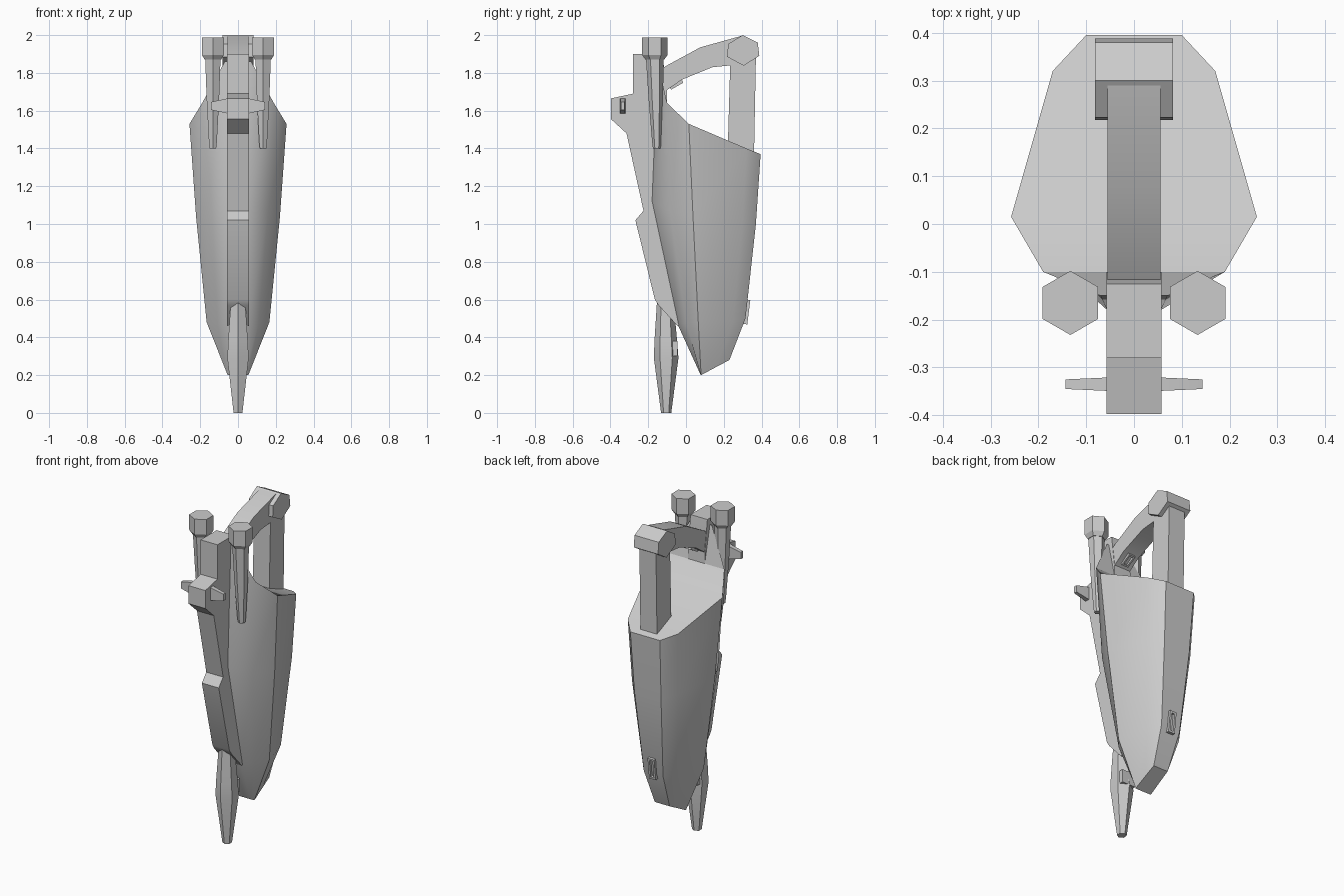
import bpy, bmesh, math
from mathutils import Vector

if "Cube" in bpy.data.objects:
    bpy.data.objects.remove(bpy.data.objects["Cube"])


def make_object(name, verts, faces, angle=30):
    me = bpy.data.meshes.new(name)
    me.from_pydata(verts, [], faces)
    bm = bmesh.new()
    bm.from_mesh(me)
    bmesh.ops.recalc_face_normals(bm, faces=bm.faces)
    bm.to_mesh(me)
    bm.free()
    ob = bpy.data.objects.new(name, me)
    bpy.context.collection.objects.link(ob)
    bpy.ops.object.select_all(action='DESELECT')
    ob.select_set(True)
    bpy.context.view_layer.objects.active = ob
    bpy.ops.object.shade_smooth_by_angle(angle=math.radians(angle))
    return ob


def loft(name, rings, angle=30, caps=(True, True)):
    n = len(rings[0])
    verts = [v for r in rings for v in r]
    faces = [(k * n + i, k * n + (i + 1) % n, (k + 1) * n + (i + 1) % n, (k + 1) * n + i)
             for k in range(len(rings) - 1) for i in range(n)]
    if caps[0]:
        faces.append(tuple(range(n)))
    if caps[1]:
        faces.append(tuple(range(len(verts) - n, len(verts))))
    return make_object(name, verts, faces, angle)


def extrude_x(name, profile, half, angle=30):
    return loft(name, [[(x, y, z) for y, z in profile] for x in (-half, half)], angle)


def hex_stack(name, sections):
    # each section: x, y, z, radius; hexagon corners point along y
    rings = [[(x + r * math.sin(i * math.pi / 3), y + r * math.cos(i * math.pi / 3), z)
              for i in range(6)] for x, y, z, r in sections]
    return loft(name, rings, 25)


def box_frame(name, loc, size, wall, tilt):
    # rectangular loop standing on the xz plane, with a recessed middle
    hx, hy, hz = (s / 2 for s in size)
    def ring(a, b, y):
        return [(-a, y, -b), (a, y, -b), (a, y, b), (-a, y, b)]
    rings = [ring(hx, hz, -hy), ring(hx, hz, hy),
             ring(hx - wall, hz - wall, hy), ring(hx - wall, hz - wall, 0)]
    ob = loft(name, rings)
    ob.location = loc
    ob.rotation_euler.x = tilt
    return ob


# Main hull: five lengthwise lines on the right half, mirrored into rings
lines = [
    [(.10, .395, 1.37), (.09, .37, 1.0), (.065, .315, .50), (.05, .23, .28)],
    [(.17, .32, 1.40), (.155, .30, 1.02), (.115, .25, .49), (.052, .16, .243)],
    [(.257, .015, 1.53), (.222, .037, 1.04), (.166, .065, .48), (.055, .08, .20)],
    [(.19, -.10, 1.64), (.16, -.085, 1.07), (.11, .0, .475), (.05, .079, .20)],
    [(.07, -.15, 1.86), (.056, -.18, 1.12), (.05, -.045, .47), (.03, .078, .20)],
]
rings = []
for k in range(4):
    half = [ln[k] for ln in lines]
    rings.append(half + [(-x, y, z) for x, y, z in reversed(half)])
hull = loft("hull", rings, 33, caps=(False, True))
# Rim surface: rows across the open top
bm = bmesh.new()
bm.from_mesh(hull.data)
bm.verts.ensure_lookup_table()
for i in range(4):
    bm.faces.new([bm.verts[j] for j in (i, i + 1, 8 - i, 9 - i)])
bmesh.ops.recalc_face_normals(bm, faces=bm.faces)
bm.to_mesh(hull.data)
bm.free()
bpy.ops.object.shade_smooth_by_angle(angle=math.radians(33))

# Front spine with sight block and lower step
extrude_x("spine", [(-.28, 1.90), (-.28, 1.69), (-.397, 1.665), (-.397, 1.555), (-.315, 1.48),
                    (-.225, 1.07), (-.268, 1.02), (-.165, .60), (-.145, .57), (-.045, .46),
                    (.02, .50), (-.10, 1.1), (-.10, 1.70), (-.125, 1.90)], .057)

# Carrying arm, rear grip and pommel
extrude_x("arm", [(-.16, 1.80), (-.10, 1.84), (.075, 1.935), (.29, 1.995), (.30, 1.85), (.24, 1.84),
                  (.14, 1.83), (-.02, 1.765), (-.10, 1.71), (-.16, 1.66)], .055)
extrude_x("grip", [(.235, 1.88), (.37, 1.88), (.36, 1.36), (.22, 1.36)], .056)
extrude_x("pommel", [(.30, 2.0), (.38, 1.96), (.388, 1.89), (.305, 1.838), (.218, 1.885), (.223, 1.953)], .082, 25)

# Nozzle at the foot
hex_stack("nozzle", [(0, -.105, 0, .027), (0, -.105, .29, .065), (0, -.107, .38, .06),
                     (0, -.11, .60, .043)])
extrude_x("nozzle_collar", [(-.072, .30), (-.044, .30), (-.044, .38), (-.072, .38)], .046)

# Paired front tubes with hexagonal caps
for s, side in ((1, "right"), (-1, "left")):
    x = s * .133
    hex_stack(side + "_tube", [(x, -.155, 1.40, .02), (x, -.155, 1.43, .024), (x, -.16, 1.66, .038),
                               (x, -.165, 1.88, .047)])
    hex_stack(side + "_cap", [(x, -.165, 1.87, .05), (x, -.165, 1.895, .067), (x, -.165, 1.988, .067)])

# Tapered crossbar through the sight block
loft("crossbar", [[(x, -.335 - a, 1.625 - b), (x, -.335 + a, 1.625 - b),
                   (x, -.335 + a, 1.625 + b), (x, -.335 - a, 1.625 + b)]
                  for x, a, b in ((-.143, .01, .021), (-.055, .014, .04), (.055, .014, .04), (.143, .01, .021))])

# Small loops on the back and below the arm
box_frame("back_loop", (0, .315, .535), (.045, .035, .13), .012, math.radians(-7))
box_frame("arm_loop", (0, -.055, 1.745), (.045, .035, .075), .01, math.radians(-60))
